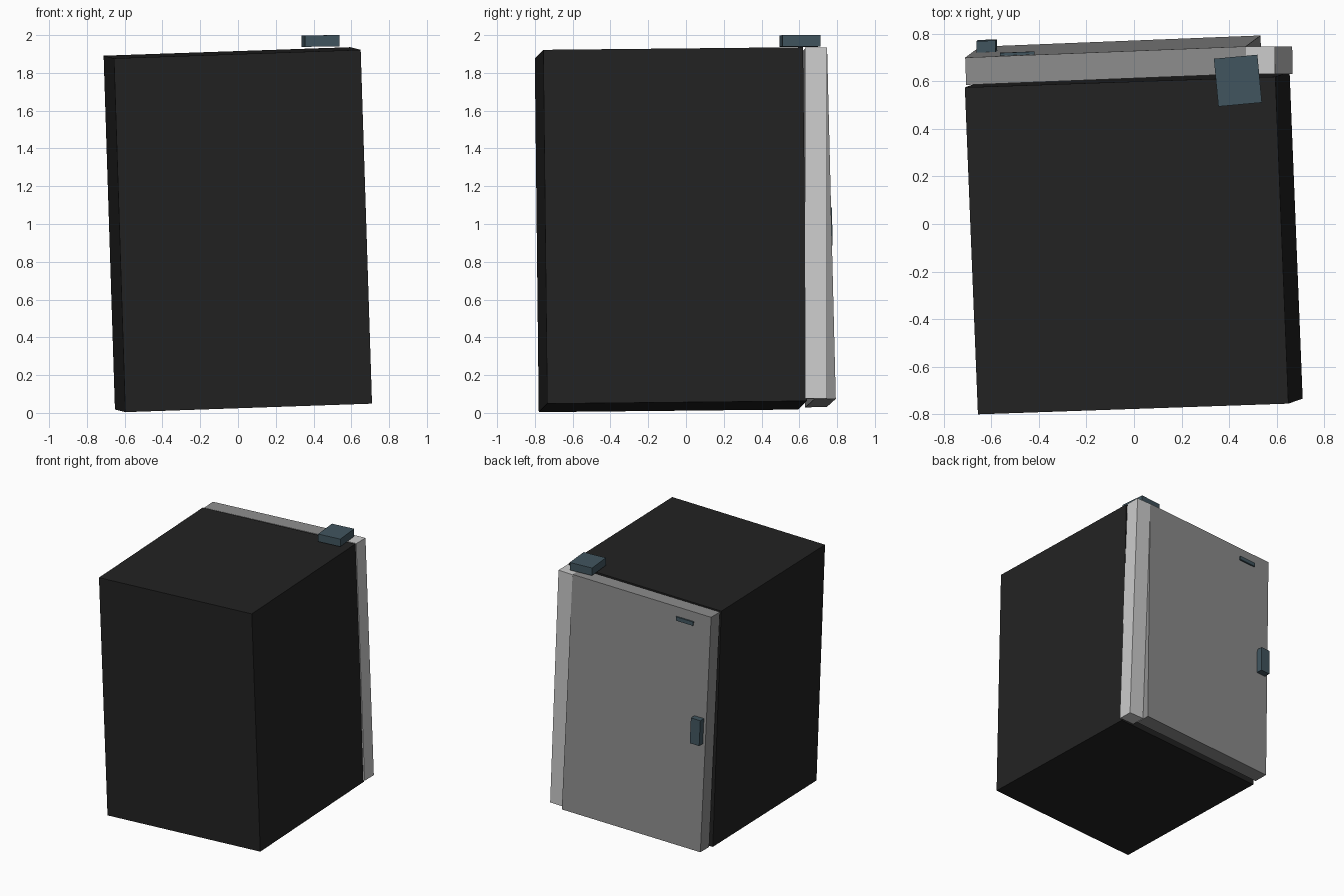
import bpy
from mathutils import Vector, Matrix

if "Cube" in bpy.data.objects:
    bpy.data.objects.remove(bpy.data.objects["Cube"])


def material(name, rgb):
    m = bpy.data.materials.new(name)
    m.diffuse_color = (*rgb, 1)
    m.use_nodes = True
    m.node_tree.nodes["Principled BSDF"].inputs["Base Color"].default_value = m.diffuse_color
    return m


black = material("black_shell", (0.016, 0.016, 0.016))
grey = material("door_grey", (0.27, 0.27, 0.27))
blue = material("blue_steel", (0.053, 0.091, 0.114))


def block(name, centre, x, y, z, mat=None):
    """Box around centre with full-length edge vectors x, y, z."""
    bpy.ops.mesh.primitive_cube_add(size=1)
    ob = bpy.context.object
    ob.name = name
    m = Matrix((x, y, z)).transposed().to_4x4()
    m.translation = Vector(centre)
    ob.data.transform(m)
    if mat:
        ob.data.materials.append(mat)
    return ob


# Leaning cabinet body
block("cabinet_body", (-0.001, -0.080, 0.970),
      (1.306, 0.045, 0.045), (-0.055, 1.375, 0.014), (-0.060, -0.021, 1.873), black)

# Door on the back, tilted out a little more at the bottom
dx, dy, dz = Vector((1.18, 0.047, 0.042)), Vector((-0.004, 0.115, 0.003)), Vector((-0.062, -0.046, 1.858))
top_left = Vector((-0.71, 0.70, 1.89))
block("door", top_left + dx / 2 - dy / 2 - dz / 2, dx, dy, dz, grey)

# Pale hinge post beside the door
block("hinge_post", (0.567, 0.689, 1.003),
      (0.125, 0.0, 0.004), (-0.001, 0.117, 0.0), (-0.073, 0.0, 1.857))


def on_door(name, u, v, width, depth, height):
    """Fitting on the outer door face; u from the left, v down from the top."""
    x, y, z = dx.normalized(), dy.normalized(), dz.normalized()
    centre = top_left + dx * u - dz * v + y * (depth / 2 - 0.005)
    block(name, centre, x * width, y * (depth + 0.01), z * height, blue)


# Door fittings
on_door("door_handle", 0.052, 0.488, 0.08, 0.048, 0.20)
on_door("name_plate", 0.183, 0.048, 0.145, 0.012, 0.03)

# Hinge box on top
block("top_hinge_box", (0.437, 0.603, 1.969),
      (0.183, 0.017, 0.002), (-0.019, 0.201, 0.0), (0.0, 0.0, 0.06), blue)
